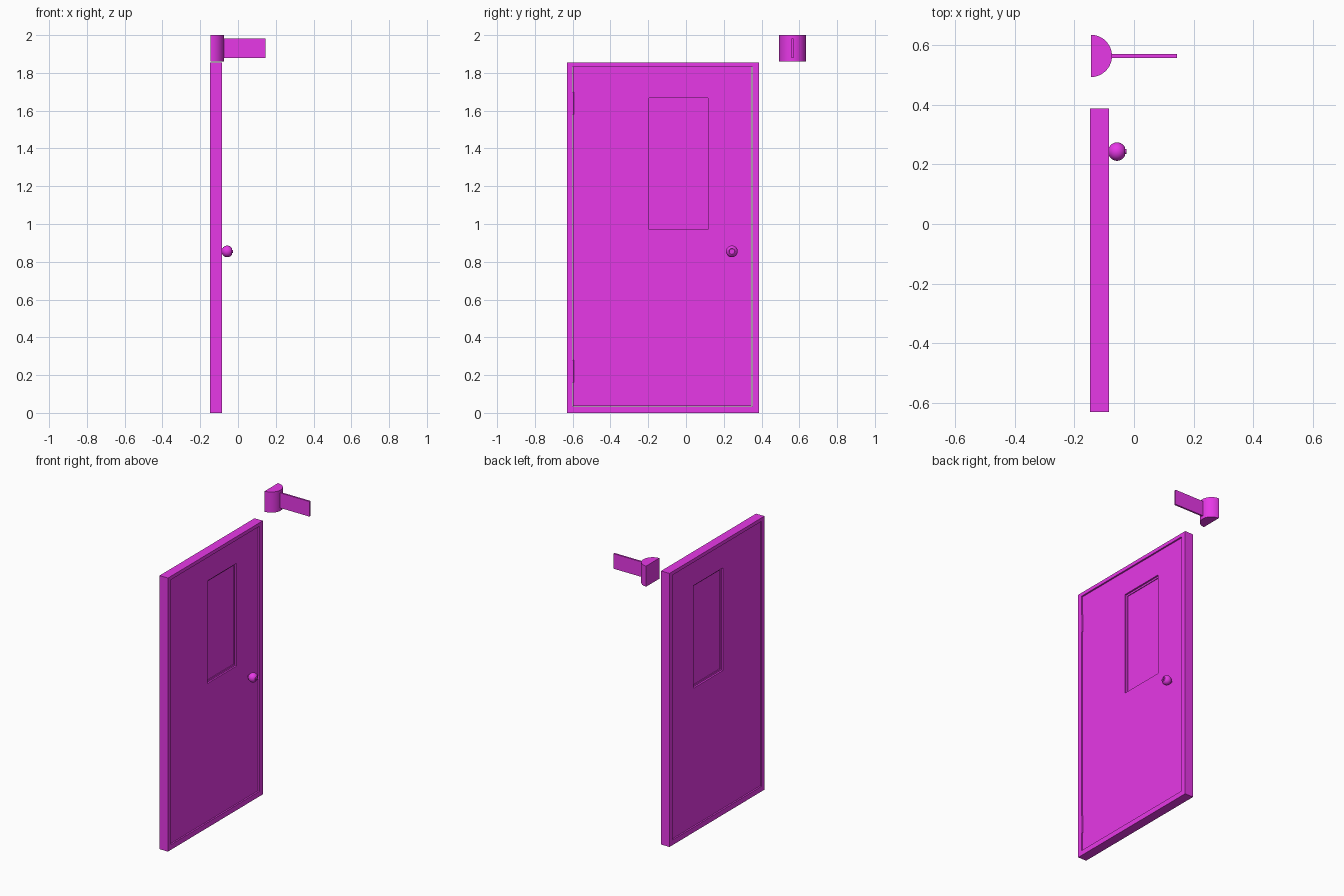
import bpy, bmesh, math
from mathutils import Matrix

if "Cube" in bpy.data.objects:
    bpy.data.objects.remove(bpy.data.objects["Cube"])

mat = bpy.data.materials.new("magenta")
mat.diffuse_color = (0.8, 0.04, 0.8, 1)
mat.use_nodes = True
mat.node_tree.nodes["Principled BSDF"].inputs["Base Color"].default_value = mat.diffuse_color


def finish(name, bm, smooth=False):
    bmesh.ops.recalc_face_normals(bm, faces=bm.faces)
    me = bpy.data.meshes.new(name)
    bm.to_mesh(me)
    bm.free()
    ob = bpy.data.objects.new(name, me)
    bpy.context.collection.objects.link(ob)
    me.materials.append(mat)
    if smooth:
        bpy.ops.object.select_all(action='DESELECT')
        ob.select_set(True)
        bpy.context.view_layer.objects.active = ob
        bpy.ops.object.shade_smooth_by_angle(angle=math.radians(35))
    return ob


def box(name, x0, x1, y0, y1, z0, z1):
    bm = bmesh.new()
    m = Matrix.Translation(((x0 + x1) / 2, (y0 + y1) / 2, (z0 + z1) / 2))
    bmesh.ops.create_cube(bm, size=1, matrix=m @ Matrix.Diagonal((x1 - x0, y1 - y0, z1 - z0, 1)))
    return finish(name, bm)


def ring(name, x0, x1, outer, inner):
    """Rectangular slab with a rectangular opening; rects are y0, y1, z0, z1."""
    bm = bmesh.new()
    loops = []
    for x, (y0, y1, z0, z1) in ((x0, outer), (x1, outer), (x1, inner), (x0, inner)):
        loops.append([bm.verts.new((x, y, z)) for y, z in ((y0, z0), (y1, z0), (y1, z1), (y0, z1))])
    for a, b in zip(loops, loops[1:] + loops[:1]):
        for i in range(4):
            j = (i + 1) % 4
            bm.faces.new((a[i], a[j], b[j], b[i]))
    return finish(name, bm)


def lathe_x(name, profile, y, z, steps=32):
    """Spin (x, radius) points around an axis along x."""
    bm = bmesh.new()
    vs = [bm.verts.new((x, y + r, z)) for x, r in profile]
    es = [bm.edges.new(p) for p in zip(vs, vs[1:])]
    bmesh.ops.spin(bm, geom=vs + es, cent=(0, y, z), axis=(1, 0, 0),
                   angle=2 * math.pi, steps=steps)
    bmesh.ops.remove_doubles(bm, verts=bm.verts, dist=1e-5)
    return finish(name, bm, True)


# Frame, leaf and window
opening = (-0.60, 0.352, 0.035, 1.832)
leaf = (-0.598, 0.348, 0.037, 1.83)
window = (-0.197, 0.117, 0.972, 1.668)
ring("door_frame", -0.147, -0.084, (-0.631, 0.387, 0, 1.856), opening)
ring("door_leaf", -0.139, -0.092, leaf, window)
box("window_pane", -0.122, -0.108, *window)
ring("window_trim", -0.127, -0.103, window, (-0.185, 0.105, 0.984, 1.656))

# Hinges along the far edge
for n, z in (("lower", 0.22), ("upper", 1.64)):
    bm = bmesh.new()
    bmesh.ops.create_cone(bm, cap_ends=True, segments=12, radius1=0.005, radius2=0.005,
                          depth=0.12, matrix=Matrix.Translation((-0.09, -0.598, z)))
    finish(n + "_hinge", bm, True)

# Round knob with a lock button
ball = [(-0.057 - 0.03 * math.cos(math.radians(a)), 0.031 * math.sin(math.radians(a)))
        for a in range(15, 151, 9)]
lathe_x("knob", [(-0.093, 0)] + [(-0.093, ball[0][1])] + ball + [(-0.033, 0.014), (-0.033, 0)],
        0.243, 0.855)
lathe_x("knob_lock", [(-0.036, 0), (-0.036, 0.008), (-0.026, 0.008), (-0.026, 0)], 0.243, 0.855, 16)

# Half-round wall bracket with a projecting sign plate
bm = bmesh.new()
pts = [(-0.145 + 0.071 * math.cos(t), 0.564 + 0.071 * math.sin(t))
       for t in (-math.pi / 2 + math.pi * i / 24 for i in range(25))]
f = bm.faces.new([bm.verts.new((x, y, 1.86)) for x, y in pts])
g = bmesh.ops.extrude_face_region(bm, geom=[f])
bmesh.ops.translate(bm, vec=(0, 0, 0.14), verts=[v for v in g["geom"] if isinstance(v, bmesh.types.BMVert)])
finish("sign_bracket", bm, True)
box("sign_plate", -0.09, 0.145, 0.558, 0.570, 1.88, 1.982)
